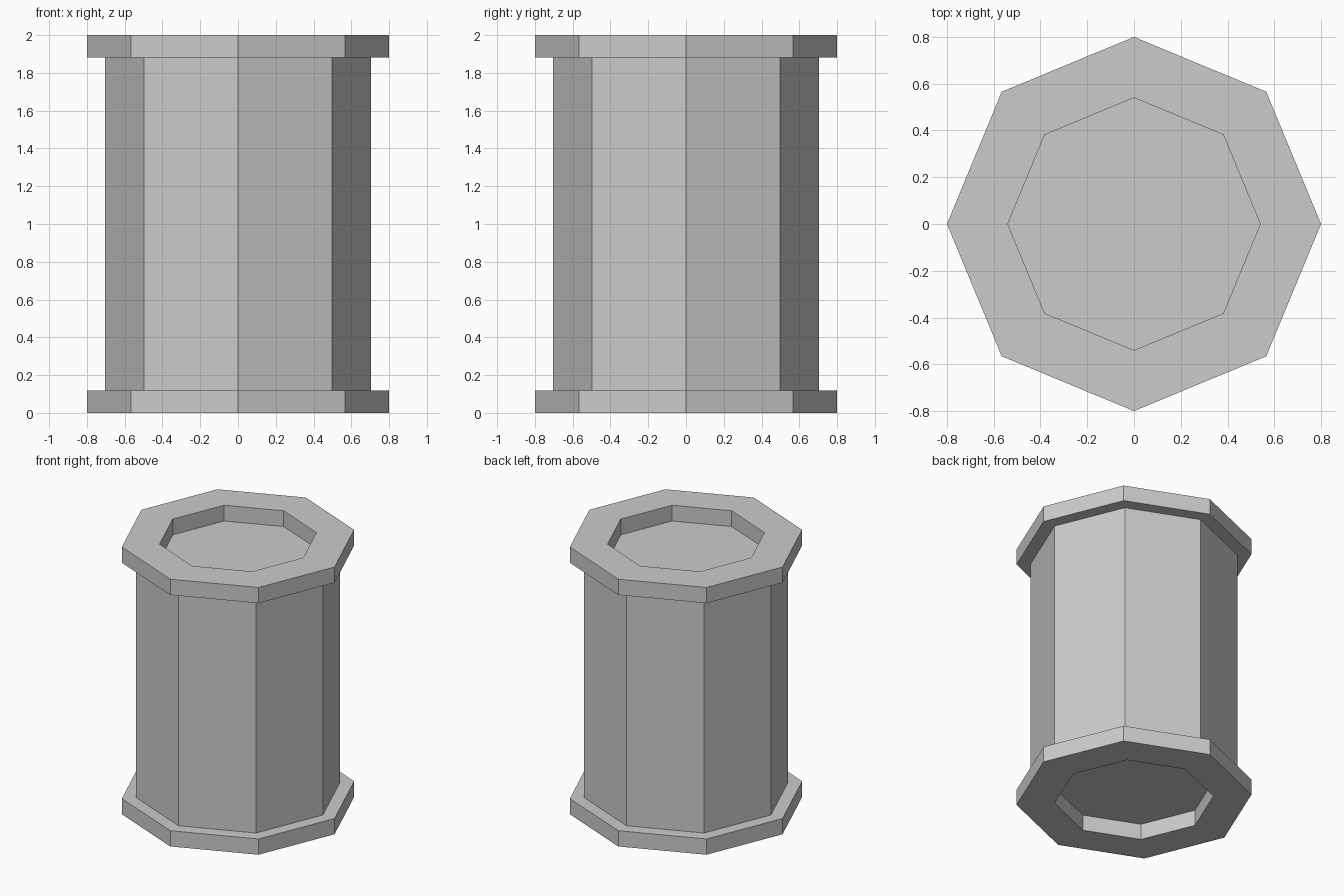
import bpy
import bmesh
from math import cos, sin, pi

cube = bpy.data.objects.get("Cube")
if cube:
    bpy.data.objects.remove(cube, do_unlink=True)

SIDES = 8
HEIGHT = 2.0
FLANGE = 0.118     # flange thickness, also the depth of the end recesses
RIM_R, BODY_R, RECESS_R = 0.8, 0.703, 0.54

grey = bpy.data.materials.new("plain grey")
grey.use_nodes = True
colour = (0.6, 0.6, 0.6, 1.0)
grey.diffuse_color = colour
grey.node_tree.nodes["Principled BSDF"].inputs["Base Color"].default_value = colour


def lathe(name, profile, closed=False):
    """Turn an (r, z) profile into an eight-sided solid, capping open ends."""
    bm = bmesh.new()
    rings = [[bm.verts.new((r * cos(2 * pi * i / SIDES), r * sin(2 * pi * i / SIDES), z))
              for i in range(SIDES)] for r, z in profile]
    pairs = list(zip(rings, rings[1:]))
    if closed:
        pairs.append((rings[-1], rings[0]))
    else:
        bm.faces.new(rings[0])
        bm.faces.new(rings[-1])
    for a, b in pairs:
        for i in range(SIDES):
            j = (i + 1) % SIDES
            bm.faces.new((a[i], a[j], b[j], b[i]))
    bmesh.ops.recalc_face_normals(bm, faces=bm.faces)
    mesh = bpy.data.meshes.new(name)
    bm.to_mesh(mesh)
    bm.free()
    mesh.materials.append(grey)
    obj = bpy.data.objects.new(name, mesh)
    bpy.context.collection.objects.link(obj)


# One continuous drum: recess floor, rim, flange, body, flange, rim, recess floor
lower = [(RECESS_R, FLANGE), (RECESS_R, 0), (RIM_R, 0), (RIM_R, FLANGE), (BODY_R, FLANGE)]
upper = [(r, HEIGHT - z) for r, z in reversed(lower)]
lathe("flanged_drum", lower + upper)
